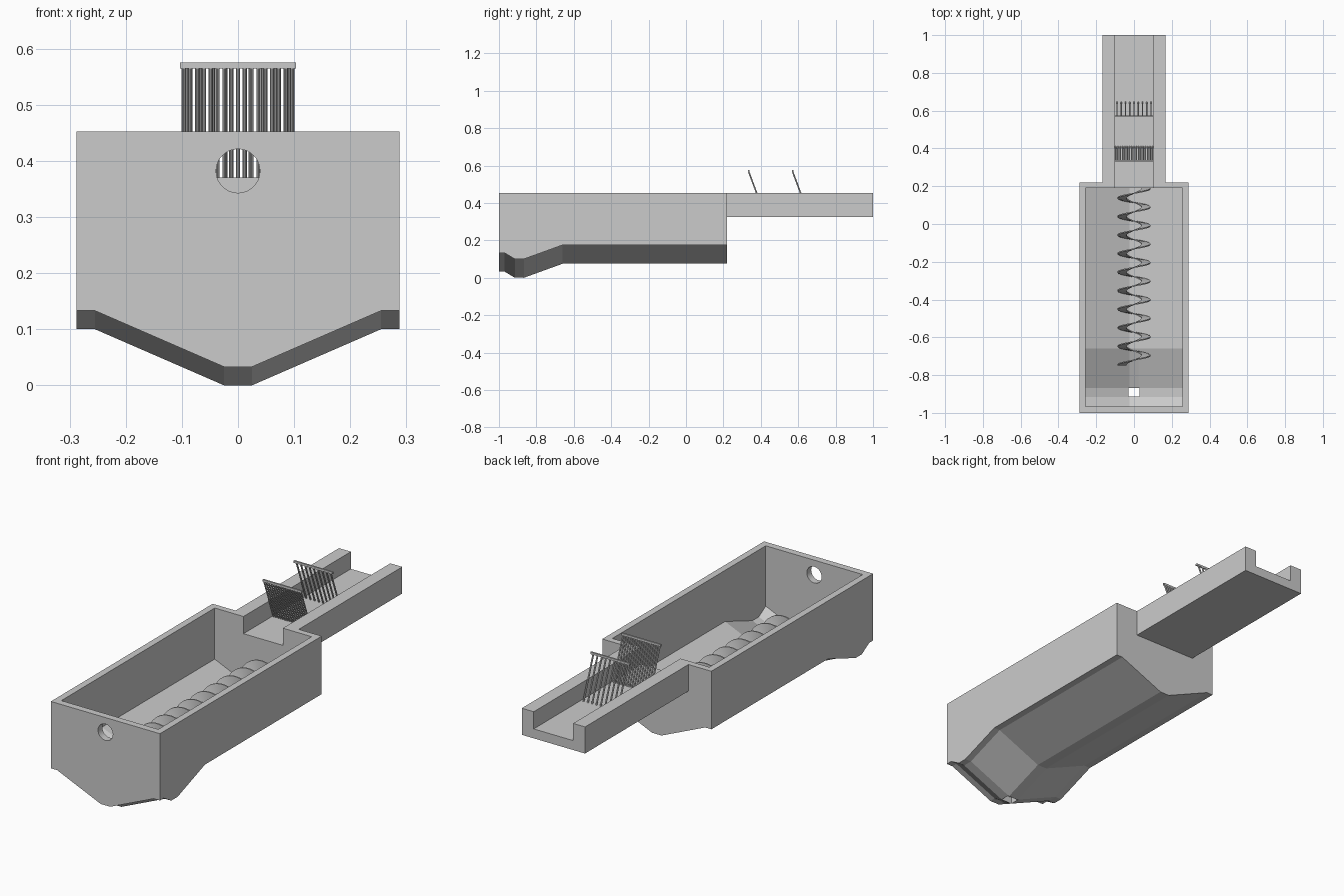
import bpy, bmesh, math
from mathutils import Vector

if "Cube" in bpy.data.objects:
    bpy.data.objects.remove(bpy.data.objects["Cube"])


def finish(bm, name):
    bmesh.ops.recalc_face_normals(bm, faces=bm.faces)
    me = bpy.data.meshes.new(name)
    bm.to_mesh(me)
    bm.free()
    ob = bpy.data.objects.new(name, me)
    bpy.context.collection.objects.link(ob)
    return ob


def hopper_block(name, xs, stations, lift, top):
    """Block with a flat top and a V-shaped bottom following the (y, z) stations."""
    bm = bmesh.new()
    rings = []
    for y, g in stations:
        pts = []
        for x in xs:
            f = 0.1 * min(max((abs(x) - 0.025) / 0.23, 0), 1)
            pts.append((x, y, f + g + lift))
        pts += [(xs[-1], y, top), (xs[0], y, top)]
        rings.append([bm.verts.new(p) for p in pts])
    n = len(rings[0])
    for a, b in zip(rings, rings[1:]):
        for i in range(n):
            j = (i + 1) % n
            bm.faces.new((a[i], a[j], b[j], b[i]))
    bm.faces.new(rings[0])
    bm.faces.new(rings[-1])
    return finish(bm, name)


def box(name, lo, hi):
    bm = bmesh.new()
    bmesh.ops.create_cube(bm, size=1)
    for v in bm.verts:
        v.co = [(l + h) / 2 + c * (h - l) for c, l, h in zip(v.co, lo, hi)]
    return finish(bm, name)


def cut(target, cutter):
    mod = target.modifiers.new("cut", 'BOOLEAN')
    mod.operation = 'DIFFERENCE'
    mod.solver = 'EXACT'
    mod.object = cutter
    bpy.context.view_layer.objects.active = target
    bpy.ops.object.modifier_apply(modifier=mod.name)
    bpy.data.objects.remove(cutter, do_unlink=True)


TOP = 0.452
FLOOR = 0.37

# Tank with sloped hopper bottom
tank = hopper_block("tank", [-0.288, -0.255, -0.025, 0.025, 0.255, 0.288],
                    [(-1, 0.033), (-0.97, 0.033), (-0.915, 0), (-0.867, 0),
                     (-0.66, 0.075), (0.22, 0.075)], 0, TOP)
cut(tank, hopper_block("cavity", [-0.256, -0.025, 0.025, 0.256],
                       [(-0.967, 0.031), (-0.915, 0), (-0.867, 0),
                        (-0.66, 0.075), (0.19, 0.075)], 0.033, 0.6))

# Drain, inlet hole and outlet notch
cut(tank, box("drain", (-0.029, -0.913, -0.1), (0.029, -0.868, 0.1)))
bpy.ops.mesh.primitive_cylinder_add(vertices=48, radius=0.039, depth=0.1,
                                    location=(0, -0.985, 0.382),
                                    rotation=(math.pi / 2, 0, 0))
cut(tank, bpy.context.object)
cut(tank, box("notch", (-0.104, 0.15, FLOOR), (0.104, 0.3, 0.6)))

# U-shaped outlet channel
bm = bmesh.new()
profile = [(-0.167, 0.325), (0.167, 0.325), (0.167, TOP), (0.104, TOP),
           (0.104, FLOOR), (-0.104, FLOOR), (-0.104, TOP), (-0.167, TOP)]
face = bm.faces.new([bm.verts.new((x, 0.22, z)) for x, z in profile])
ext = bmesh.ops.extrude_face_region(bm, geom=[face], use_keep_orig=True)
for v in ext["geom"]:
    if isinstance(v, bmesh.types.BMVert):
        v.co.y = 1
finish(bm, "outlet_channel")


# Tilted bar screens
def screen(name, y_top, count, half):
    bm = bmesh.new()
    a, b = Vector((0, y_top + 0.003, 0.568)), Vector((0, y_top + 0.078, FLOOR - 0.004))
    axis = b - a
    rot = axis.to_track_quat('Z', 'Y').to_matrix().to_4x4()
    for i in range(count):
        x = -half + 2 * half * i / (count - 1)
        r = bmesh.ops.create_cone(bm, segments=10, cap_ends=True, radius1=0.004,
                                  radius2=0.004, depth=axis.length, matrix=rot)
        bmesh.ops.translate(bm, verts=r["verts"], vec=(a + b) / 2 + Vector((x, 0, 0)))
    r = bmesh.ops.create_cube(bm, size=1)
    bmesh.ops.scale(bm, verts=r["verts"], vec=(0.206, 0.008, 0.01))
    bmesh.ops.rotate(bm, verts=r["verts"], matrix=rot.to_3x3() @ rot.to_3x3().inverted())
    bmesh.ops.translate(bm, verts=r["verts"], vec=a + Vector((0, 0, 0.002)))
    return finish(bm, name)


screen("fine_screen", 0.332, 17, 0.097)
screen("coarse_screen", 0.567, 9, 0.09)

# Shaftless auger lying in the trough
bm = bmesh.new()
turns, per = 9.5, 32
steps = int(turns * per)
rings = []
for i in range(steps + 1):
    ang = -math.pi / 2 + 2 * math.pi * i / per
    y = -0.745 + 0.932 * i / steps
    rings.append([bm.verts.new((r * math.sin(ang), y + d, 0.195 + r * math.cos(ang)))
                  for r, d in ((0.04, -0.003), (0.087, -0.003), (0.087, 0.003), (0.04, 0.003))])
for a, b in zip(rings, rings[1:]):
    for k in range(4):
        j = (k + 1) % 4
        bm.faces.new((a[k], a[j], b[j], b[k]))
bm.faces.new(rings[0])
bm.faces.new(rings[-1])
auger = finish(bm, "auger")
bpy.ops.object.select_all(action='DESELECT')
auger.select_set(True)
bpy.context.view_layer.objects.active = auger
bpy.ops.object.shade_smooth_by_angle(angle=math.radians(35))
